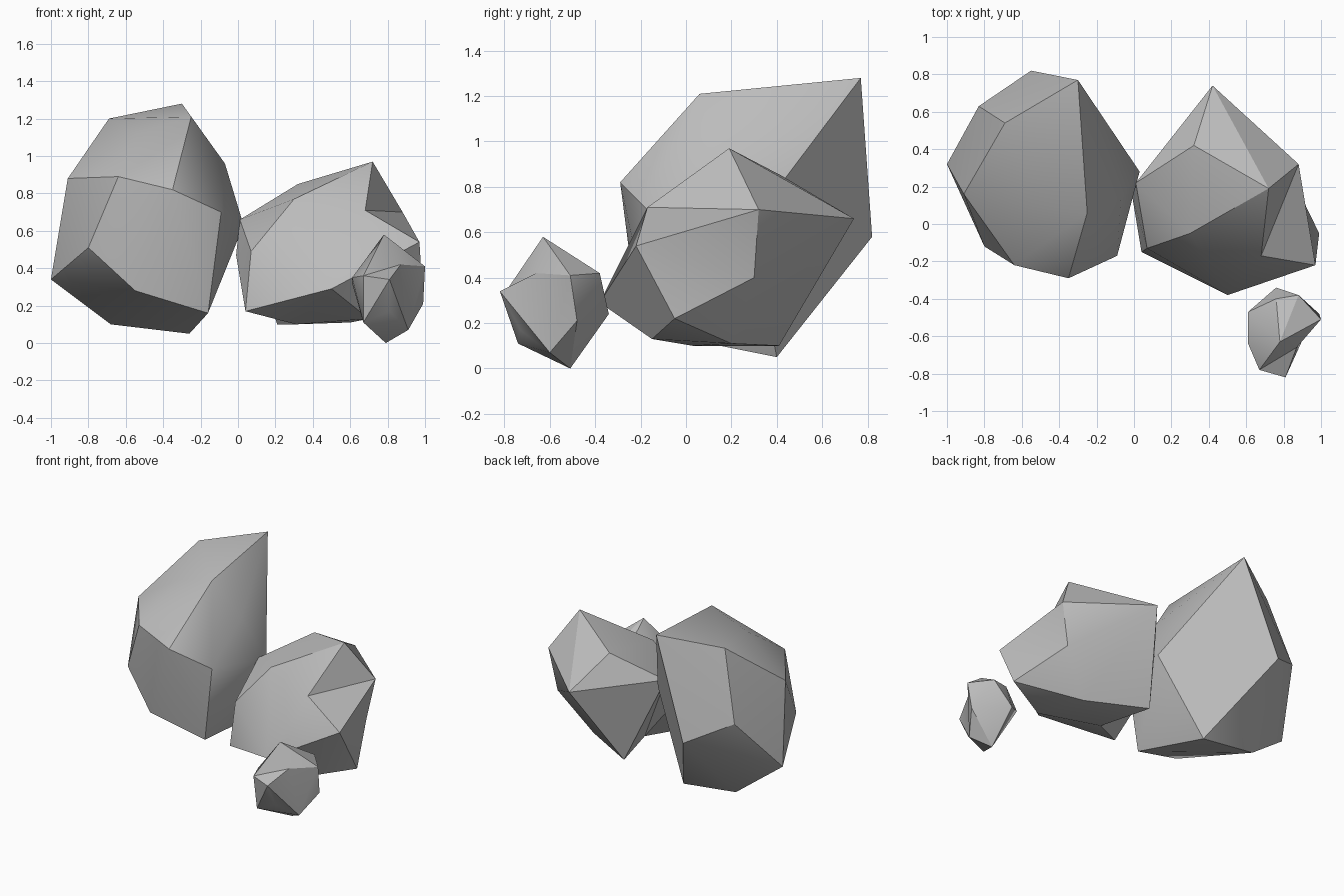
import bpy
import bmesh
import math
from mathutils import Vector

cube = bpy.data.objects.get("Cube")
if cube:
    bpy.data.objects.remove(cube, do_unlink=True)

# One plain stone colour
stone = bpy.data.materials.new("stone_grey")
stone.use_nodes = True
grey = (0.5, 0.5, 0.5, 1.0)
stone.diffuse_color = grey
for node in stone.node_tree.nodes:
    if node.type == "BSDF_PRINCIPLED":
        node.inputs["Base Color"].default_value = grey
        node.inputs["Roughness"].default_value = 0.9


def fold_valley(bm, start, end):
    """Turn the edge lying across start and end so that it joins them."""
    for edge in bm.edges:
        around = {v for face in edge.link_faces for v in face.verts}
        if around == {start, end, *edge.verts} and len(around) == 4:
            bmesh.ops.rotate_edges(bm, edges=[edge])
            return


def make_rock(name, corners, roundness=0.0, valleys=()):
    """Wrap a faceted skin around the corners.

    The corners are first eased towards a sphere by the roundness, so that
    shallow dents stay part of the skin, and then moved back to their places.
    Valleys are pairs of corner numbers to be joined by a fold.
    """
    corners = [Vector(c) for c in corners]
    centre = sum(corners, Vector()) / len(corners)
    bm = bmesh.new()
    verts = []
    for corner in corners:
        arm = corner - centre
        eased = arm.normalized() * arm.length ** (1.0 - roundness)
        verts.append(bm.verts.new(eased))
    target = dict(zip(verts, corners))
    bmesh.ops.convex_hull(bm, input=verts)
    bmesh.ops.recalc_face_normals(bm, faces=list(bm.faces))
    for start, end in valleys:
        fold_valley(bm, verts[start], verts[end])
    loose = [v for v in bm.verts if not v.link_faces]
    bmesh.ops.delete(bm, geom=loose, context="VERTS")
    for vert in bm.verts:
        vert.co = target[vert]
    bmesh.ops.recalc_face_normals(bm, faces=list(bm.faces))

    mesh = bpy.data.meshes.new(name)
    bm.to_mesh(mesh)
    bm.free()
    mesh.materials.append(stone)
    rock = bpy.data.objects.new(name, mesh)
    bpy.context.collection.objects.link(rock)

    # Soften shallow creases only
    bpy.ops.object.select_all(action="DESELECT")
    rock.select_set(True)
    bpy.context.view_layer.objects.active = rock
    bpy.ops.object.shade_smooth_by_angle(angle=math.radians(30))


# Tall boulder: crest, shoulders, waist, underside
make_rock("tall_boulder", [
    (-.3, .77, 1.28), (-.25, .06, 1.21), (-.69, .54, 1.2), (-.55, .1, 1.12),
    (-.35, -.29, .82), (-.64, -.22, .89), (-.91, .16, .88),
    (-.09, -.17, .7), (-.07, .14, .96), (.03, .28, .63),
    (-1, .32, .34), (-.8, -.12, .51), (-.55, .82, .58), (-.83, .63, .72),
    (-.26, .4, .05), (-.68, .4, .1), (-.16, -.15, .16), (-.55, -.22, .28),
])

# Wide boulder: peak, rim, left side, right side, underside
make_rock("wide_boulder", [
    (.72, .19, .97), (.32, .42, .85), (.3, -.05, .77), (.68, -.17, .71),
    (.42, .74, .66), (.88, .32, .7), (.97, -.22, .54), (.5, -.38, .29),
    (.01, .22, .66), (-.01, .15, .47), (.07, -.13, .49), (.04, -.15, .17),
    (.99, -.05, .22), (.82, .3, .4),
    (.21, .41, .1), (.7, -.15, .13), (.6, .2, .11), (.31, .03, .1),
], roundness=0.5, valleys=[(3, 5), (6, 13), (17, 9), (17, 8)])

# Small stone in front: peak, rim, back, underside
make_rock("small_stone", [
    (.78, -.63, .58), (.81, -.82, .34), (.87, -.66, .42), (1, -.51, .41),
    (.88, -.38, .42), (.76, -.4, .42), (.67, -.78, .36), (.61, -.64, .35),
    (.61, -.47, .32), (.76, -.34, .24), (.99, -.48, .21), (.67, -.74, .11),
    (.81, -.73, .17), (.91, -.6, .07), (.79, -.51, 0),
], roundness=0.6, valleys=[(2, 6), (2, 12), (2, 10), (2, 13), (9, 10)])
